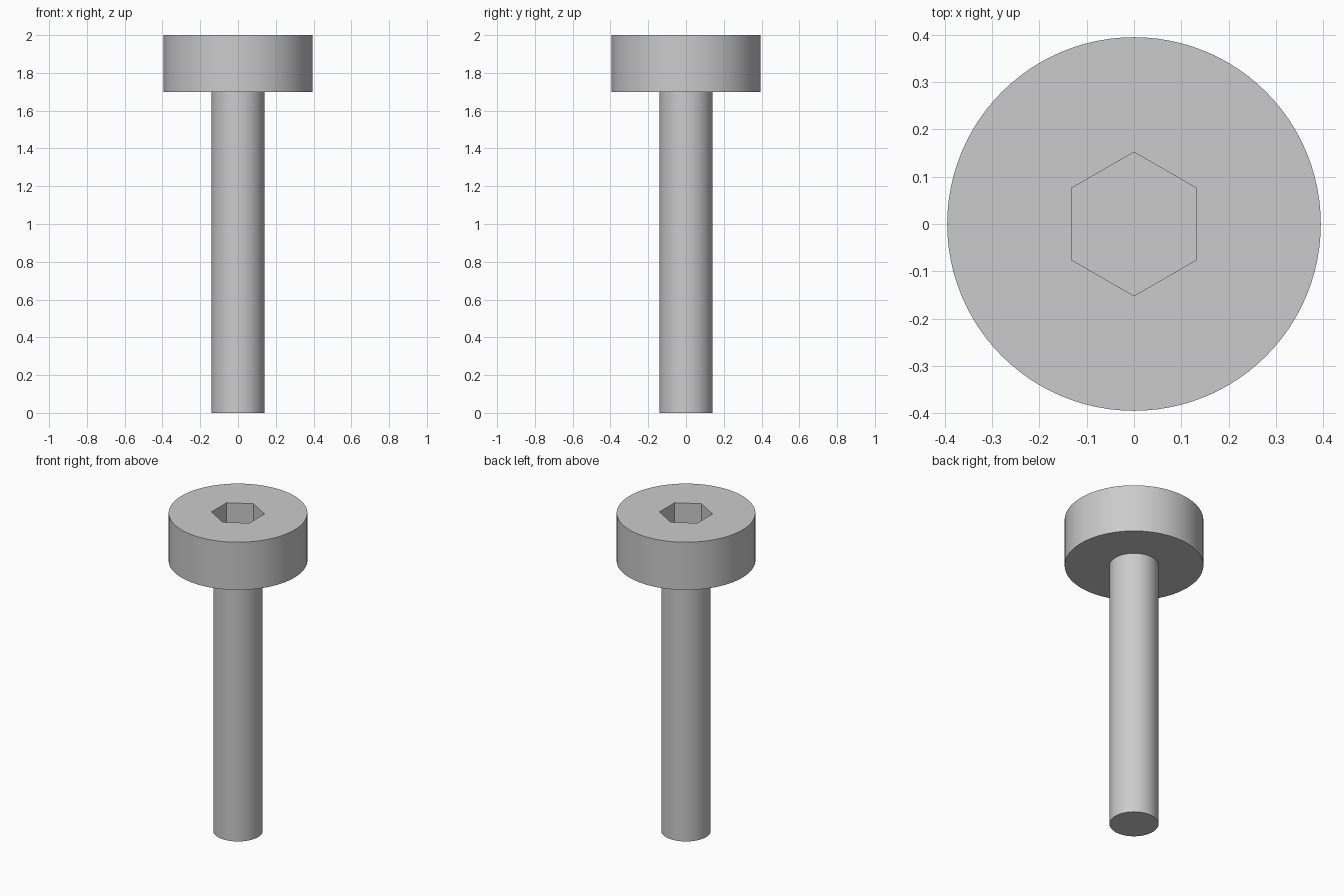
import bpy
import bmesh
from math import pi, sin, cos, radians

if "Cube" in bpy.data.objects:
    bpy.data.objects.remove(bpy.data.objects["Cube"], do_unlink=True)

SIDES = 96
SHAFT_RADIUS, HEAD_RADIUS, SOCKET_RADIUS = 0.14, 0.395, 0.152
HEAD_BASE, HEAD_TOP, SOCKET_DEPTH = 1.7, 2.0, 0.17

steel = bpy.data.materials.new("steel_grey")
steel.use_nodes = True
grey = (0.6, 0.6, 0.6, 1)
steel.diffuse_color = grey
steel.node_tree.nodes["Principled BSDF"].inputs["Base Color"].default_value = grey


def ring(bm, radius, z, sides):
    """Closed polygon ring with a corner on the y axis."""
    angles = [pi / 2 + 2 * pi * i / sides for i in range(sides)]
    return [bm.verts.new((radius * cos(a), radius * sin(a), z)) for a in angles]


def loop_edges(bm, verts):
    pairs = zip(verts, verts[1:] + verts[:1])
    return [bm.edges.get(p) or bm.edges.new(p) for p in pairs]


def skin(bm, lower, upper):
    """Wall of quads between two rings of equal count."""
    for i in range(len(lower)):
        j = (i + 1) % len(lower)
        bm.faces.new((lower[i], lower[j], upper[j], upper[i]))


bm = bmesh.new()

# Shaft, shoulder under the head, and head wall
tip = ring(bm, SHAFT_RADIUS, 0, SIDES)
neck = ring(bm, SHAFT_RADIUS, HEAD_BASE, SIDES)
shoulder = ring(bm, HEAD_RADIUS, HEAD_BASE, SIDES)
rim = ring(bm, HEAD_RADIUS, HEAD_TOP, SIDES)
bm.faces.new(tip[::-1])
for lower, upper in ((tip, neck), (neck, shoulder), (shoulder, rim)):
    skin(bm, lower, upper)

# Hexagonal socket with a flat floor
mouth = ring(bm, SOCKET_RADIUS, HEAD_TOP, 6)
floor = ring(bm, SOCKET_RADIUS, HEAD_TOP - SOCKET_DEPTH, 6)
skin(bm, mouth, floor)
bm.faces.new(floor)

# Flat top of the head around the socket
bmesh.ops.triangle_fill(bm, use_beauty=True, normal=(0, 0, 1),
                        edges=loop_edges(bm, rim) + loop_edges(bm, mouth))
bmesh.ops.recalc_face_normals(bm, faces=bm.faces)

mesh = bpy.data.meshes.new("socket_head_screw")
bm.to_mesh(mesh)
bm.free()
mesh.materials.append(steel)
screw = bpy.data.objects.new("socket_head_screw", mesh)
bpy.context.collection.objects.link(screw)

bpy.ops.object.select_all(action="DESELECT")
screw.select_set(True)
bpy.context.view_layer.objects.active = screw
bpy.ops.object.shade_smooth_by_angle(angle=radians(30))
